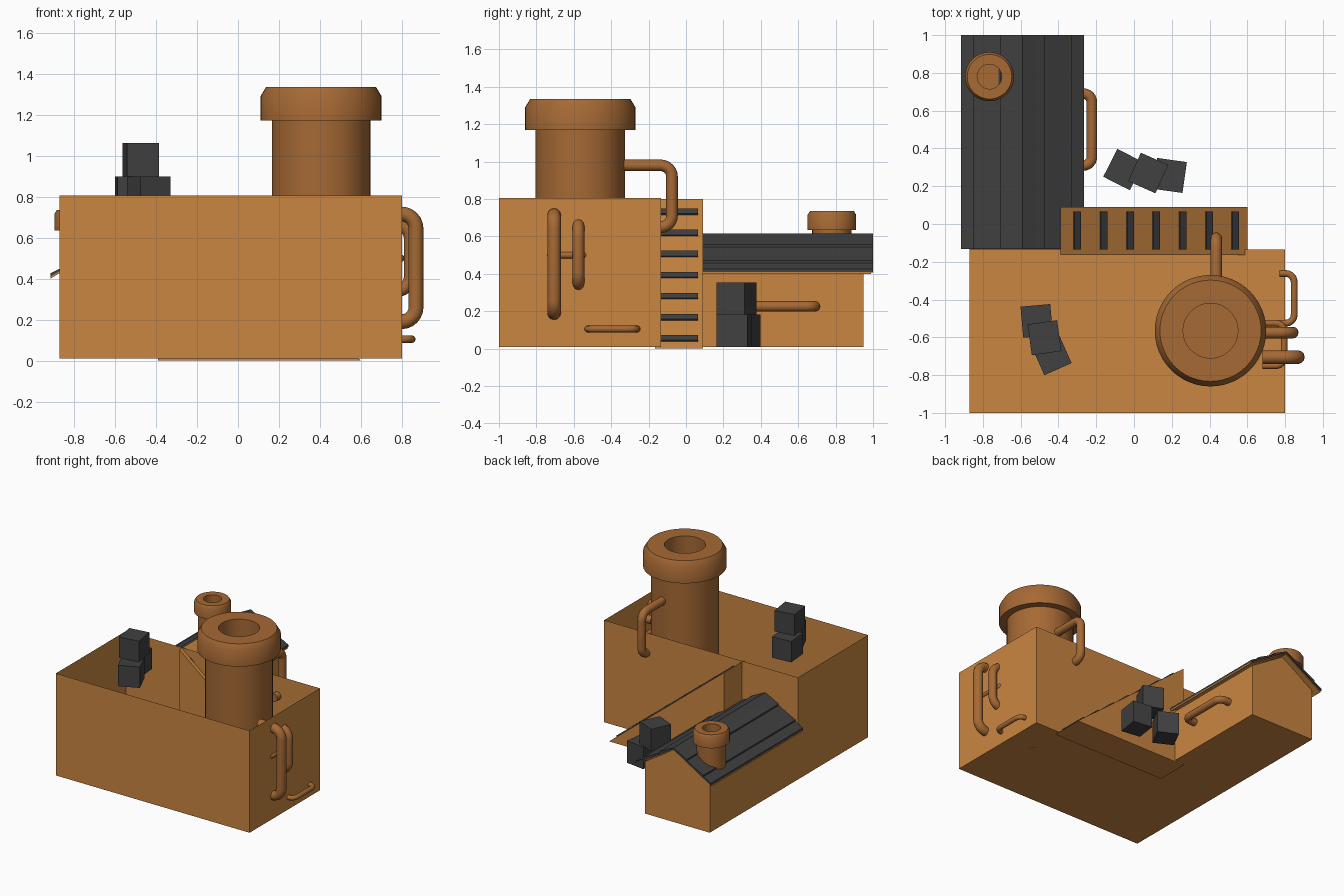
import bpy, bmesh, math
from mathutils import Vector, Matrix

if "Cube" in bpy.data.objects:
    bpy.data.objects.remove(bpy.data.objects["Cube"], do_unlink=True)


def material(name, rgb):
    m = bpy.data.materials.new(name)
    m.use_nodes = True
    m.diffuse_color = (*rgb, 1)
    bsdf = next(n for n in m.node_tree.nodes if n.type == 'BSDF_PRINCIPLED')
    bsdf.inputs["Base Color"].default_value = (*rgb, 1)
    return m


WALL = material("orange_wall", (0.59, 0.24, 0.053))
PIPE = material("copper_brown", (0.38, 0.142, 0.035))
DARK = material("charcoal", (0.052, 0.052, 0.052))


def finish(name, bm, mat, smooth=False):
    bmesh.ops.recalc_face_normals(bm, faces=bm.faces)
    me = bpy.data.meshes.new(name)
    bm.to_mesh(me)
    bm.free()
    me.materials.append(mat)
    ob = bpy.data.objects.new(name, me)
    bpy.context.collection.objects.link(ob)
    if smooth:
        shade(ob)
    return ob


def shade(ob):
    bpy.ops.object.select_all(action='DESELECT')
    ob.select_set(True)
    bpy.context.view_layer.objects.active = ob
    bpy.ops.object.shade_smooth_by_angle(angle=math.radians(35))


def box(name, centre, size, mat, rot=None):
    bm = bmesh.new()
    bmesh.ops.create_cube(bm, size=1)
    turn = rot if rot else Matrix()
    bm.transform(Matrix.Translation(centre) @ turn @ Matrix.Diagonal((*size, 1)))
    return finish(name, bm, mat)


def prism(name, profile, y0, y1, mat):
    """Extrude an (x, z) outline along y."""
    bm = bmesh.new()
    face = bm.faces.new([bm.verts.new((x, y0, z)) for x, z in profile])
    new = bmesh.ops.extrude_face_region(bm, geom=[face])["geom"]
    verts = [v for v in new if isinstance(v, bmesh.types.BMVert)]
    bmesh.ops.translate(bm, verts=verts, vec=(0, y1 - y0, 0))
    return finish(name, bm, mat)


def lathe(name, profile, x, y, mat, sides=48):
    """Turn a (radius, z) profile around a vertical axis and cap both ends."""
    bm = bmesh.new()
    rings = []
    for r, z in profile:
        angles = [2 * math.pi * i / sides for i in range(sides)]
        rings.append([bm.verts.new((x + r * math.cos(a), y + r * math.sin(a), z))
                      for a in angles])
    for a, b in zip(rings, rings[1:]):
        for i in range(sides):
            j = (i + 1) % sides
            bm.faces.new((a[i], a[j], b[j], b[i]))
    bm.faces.new(rings[0])
    bm.faces.new(rings[-1])
    return finish(name, bm, mat, True)


def pipe(name, points, radius, bend):
    """Round tube along a path with filleted corners."""
    pts = [Vector(p) for p in points]
    path = [pts[0]]
    for a, b, c in zip(pts, pts[1:], pts[2:]):
        start = b + (a - b).normalized() * bend
        end = b + (c - b).normalized() * bend
        hub = start + end - b
        for i in range(7):
            t = i / 6 * math.pi / 2
            path.append(hub + (start - hub) * math.cos(t) + (end - hub) * math.sin(t))
    path.append(pts[-1])
    cu = bpy.data.curves.new(name, 'CURVE')
    cu.dimensions = '3D'
    cu.bevel_depth = radius
    cu.bevel_resolution = 4
    cu.use_fill_caps = True
    sp = cu.splines.new('POLY')
    sp.points.add(len(path) - 1)
    for p, co in zip(sp.points, path):
        p.co = (*co, 1)
    cu.materials.append(PIPE)
    ob = bpy.data.objects.new(name, cu)
    bpy.context.collection.objects.link(ob)
    bpy.ops.object.select_all(action='DESELECT')
    ob.select_set(True)
    bpy.context.view_layer.objects.active = ob
    bpy.ops.object.convert(target='MESH')
    shade(bpy.context.view_layer.objects.active)


# Main hall: thin walls and a floor, open at the top
hall = bmesh.new()
bmesh.ops.create_cube(hall, size=1)
hall.transform(Matrix.Translation((-0.035, -0.5675, 0.4075))
               @ Matrix.Diagonal((1.67, 0.865, 0.795, 1)))
hall.faces.ensure_lookup_table()
top = max(hall.faces, key=lambda f: f.calc_center_median().z)
bmesh.ops.delete(hall, geom=[top], context='FACES_ONLY')
finish("main_hall", hall, WALL)

# Rear wing with a gabled end
RIDGE = -0.59
prism("rear_wing", [(RIDGE - 0.28, 0.01), (RIDGE + 0.28, 0.01), (RIDGE + 0.28, 0.415),
                    (RIDGE, 0.59), (RIDGE - 0.28, 0.415)], -0.135, 0.95, WALL)

# Roof boards and overlapping dark planks on both slopes
EAVE, DROP = 0.325, 0.195
for side, label in ((1, "left"), (-1, "right")):
    def at(t, lift):
        return (RIDGE + side * EAVE * t, 0.595 - DROP * t + lift)
    prism("roof_board_" + label, [at(0, 0), at(1, 0), at(1, 0.01), at(0, 0.01)],
          -0.132, 0.99, WALL)
    cuts = (0, 0.2, 0.36, 0.6, 0.8, 1)
    for n, (a, b) in enumerate(zip(cuts, cuts[1:])):
        thick = 0.02 + 0.006 * (n % 2)
        prism(f"roof_plank_{label}_{n}",
              [at(a, 0.008), at(b, 0.008), at(b, thick + 0.006), at(a, thick)],
              -0.132, 1.0, DARK)

# Stair wedge with dark treads
X0, X1, TOP = 0.60, -0.39, 0.80
prism("stair_wedge", [(X0, 0), (X1, 0), (X1, TOP)], -0.165, 0.09, WALL)
slope = math.atan2(TOP, X0 - X1)
for i in range(7):
    t = (i + 0.47) / 7.1
    box(f"stair_tread_{i}", (X0 + (X1 - X0) * t, -0.035, TOP * t),
        (0.044, 0.20, 0.016), DARK, Matrix.Rotation(slope, 4, 'Y'))

# Chimneys with collars and bores
lathe("large_chimney", [(0.24, 0.01), (0.24, 1.17), (0.295, 1.17), (0.295, 1.29),
                        (0.268, 1.335), (0.145, 1.335), (0.145, 0.90)],
      0.405, -0.565, PIPE)
lathe("small_chimney", [(0.105, 0.41), (0.105, 0.635), (0.13, 0.635), (0.13, 0.715),
                        (0.118, 0.735), (0.065, 0.735), (0.065, 0.54)],
      -0.765, 0.78, PIPE)

# Wall pipes: handle-shaped tubes running along z or y
for name, y, z0, z1, x_in, x_out, r in (
        ("tall_pipe", -0.705, 0.19, 0.715, 0.68, 0.868, 0.036),
        ("medium_pipe", -0.575, 0.34, 0.665, 0.69, 0.84, 0.031)):
    pipe(name, [(x_in, y, z1), (x_out, y, z1), (x_out, y, z0), (x_in, y, z0)], r, 0.07)
for name, z, y0, y1, x_in, x_out, r in (
        ("thin_pipe", 0.50, -0.75, -0.525, 0.68, 0.795, 0.018),
        ("low_pipe", 0.105, -0.525, -0.262, 0.77, 0.848, 0.018),
        ("wing_pipe", 0.226, 0.31, 0.69, -0.34, -0.223, 0.028)):
    pipe(name, [(x_in, y0, z), (x_out, y0, z), (x_out, y1, z), (x_in, y1, z)], r, 0.045)
pipe("chimney_pipe", [(0.435, -0.40, 0.98), (0.435, -0.075, 0.98),
                      (0.435, -0.075, 0.65), (0.435, -0.18, 0.65)], 0.031, 0.06)

# Stacked crates: two below and one on top
for label, base, h, spots in (
        ("hall", 0.735, 0.163, ((-0.515, -0.513, 5), (-0.436, -0.693, 24),
                                (-0.474, -0.602, 8))),
        ("yard", 0.01, 0.172, ((-0.055, 0.288, -27), (0.19, 0.257, -8),
                               (0.075, 0.27, -24)))):
    for n, (x, y, deg) in enumerate(spots):
        z = base + h / 2 + (h if n == 2 else 0)
        box(f"{label}_crate_{n}", (x, y, z), (0.158, 0.165, h), DARK,
            Matrix.Rotation(math.radians(deg), 4, 'Z'))
